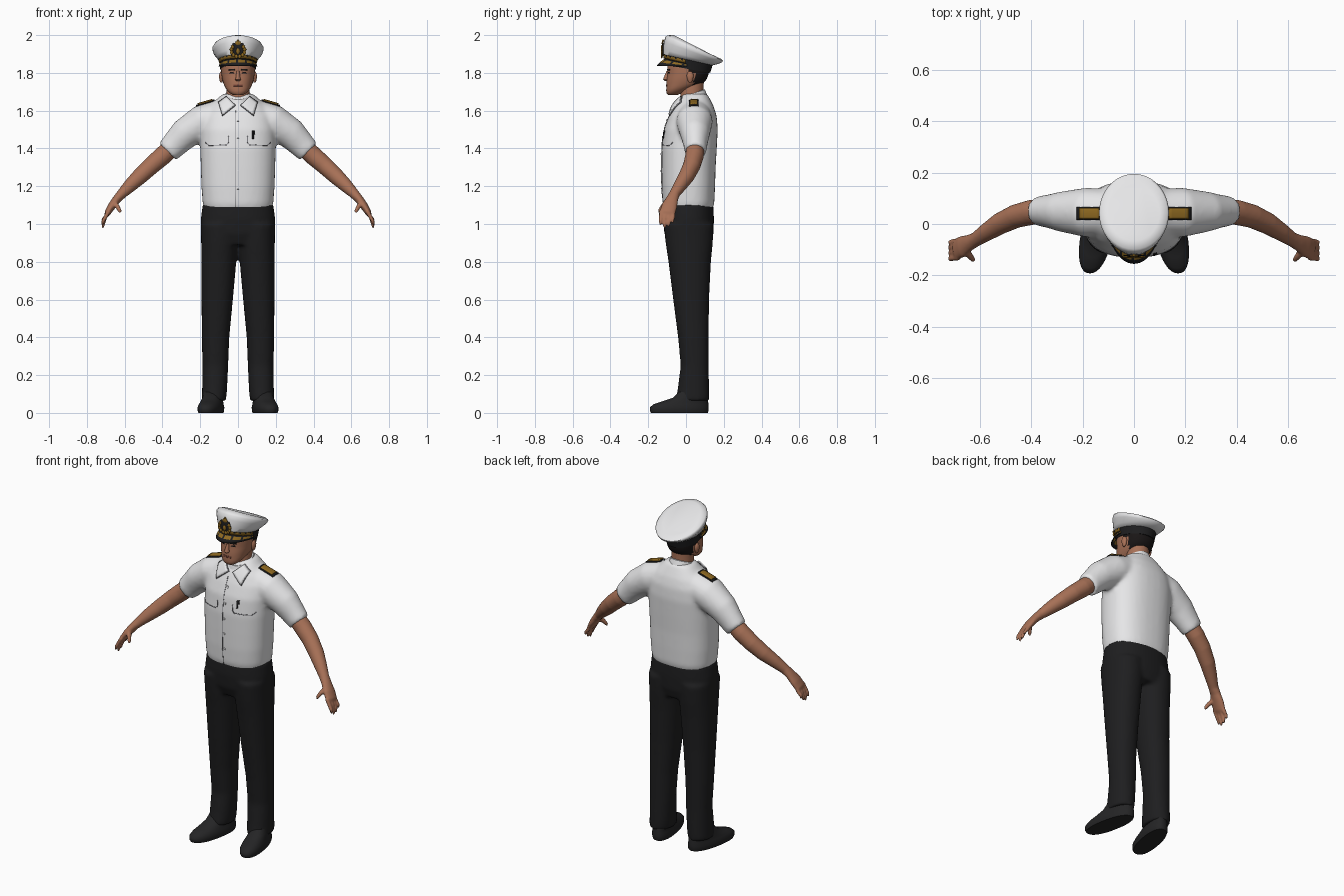
import bpy, bmesh, math
from mathutils import Vector
from mathutils.bvhtree import BVHTree

if "Cube" in bpy.data.objects:
    bpy.data.objects.remove(bpy.data.objects["Cube"])


def material(name, r, g, b):
    m = bpy.data.materials.new(name)
    m.diffuse_color = (r, g, b, 1)
    m.use_nodes = True
    m.node_tree.nodes["Principled BSDF"].inputs["Base Color"].default_value = m.diffuse_color
    return m


WHITE = material("white cloth", 0.80, 0.80, 0.81)
BLACK = material("black cloth", 0.013, 0.013, 0.014)
SHOE = material("shoe leather", 0.018, 0.018, 0.019)
SKIN = material("skin", 0.39, 0.165, 0.095)
HAIR = material("dark hair", 0.010, 0.008, 0.008)
GOLD = material("gold braid", 0.27, 0.14, 0.015)
SEAM = material("grey seam", 0.22, 0.22, 0.24)
LIP = material("lips", 0.25, 0.08, 0.055)


def ring(c, a, b, e=2.0, n=36):
    """Superellipse ring about c with half axes a and b."""
    pw = lambda v: math.copysign(abs(v) ** (2 / e), v)
    return [c + a * pw(math.cos(t)) + b * pw(math.sin(t))
            for t in (2 * math.pi * i / n for i in range(n))]


def flat(z, w, front, back, cx=0.0, e=2.0, back_z=None):
    """Ring from a front y to a back y; back_z tilts it."""
    bz = z if back_z is None else back_z
    f, k = Vector((cx, front, z)), Vector((cx, back, bz))
    return ring((f + k) / 2, Vector((w, 0, 0)), (k - f) / 2, e)


def tube(path, n=20):
    """Rings across a path of (x, y, z, radius, radius along y)."""
    pts = [Vector(p[:3]) for p in path]
    out = []
    for i, p in enumerate(path):
        t = (pts[min(i + 1, len(pts) - 1)] - pts[max(i - 1, 0)]).normalized()
        v = Vector((0, 1, 0))
        v = (v - t * v.dot(t)).normalized()
        out.append(ring(pts[i], t.cross(v) * p[3], v * p[4], n=n))
    return out


def loft(bm, rings):
    vs = [[bm.verts.new(p) for p in r] for r in rings]
    for lo, hi in zip(vs, vs[1:]):
        for i in range(len(lo)):
            j = (i + 1) % len(lo)
            bm.faces.new((lo[i], lo[j], hi[j], hi[i]))
    bm.faces.new(vs[0][::-1])
    bm.faces.new(vs[-1])


def finish(name, bm, mats, rule=None, voxel=0, smooth=6, angle=50):
    bmesh.ops.recalc_face_normals(bm, faces=bm.faces)
    if rule:
        for f in bm.faces:
            f.material_index = rule(f.calc_center_median())
    me = bpy.data.meshes.new(name)
    bm.to_mesh(me)
    bm.free()
    ob = bpy.data.objects.new(name, me)
    bpy.context.collection.objects.link(ob)
    for m in mats:
        me.materials.append(m)
    bpy.ops.object.select_all(action='DESELECT')
    bpy.context.view_layer.objects.active = ob
    ob.select_set(True)
    bpy.ops.object.shade_smooth_by_angle(angle=math.radians(angle))
    if voxel:
        r = ob.modifiers.new("blend", 'REMESH')
        r.mode, r.voxel_size, r.use_smooth_shade = 'VOXEL', voxel, True
        s = ob.modifiers.new("soften", 'SMOOTH')
        s.factor, s.iterations = 0.5, smooth
    return ob


def solid(name, lofts, mats, **kw):
    bm = bmesh.new()
    for rings in lofts:
        loft(bm, rings)
    return finish(name, bm, mats, **kw)


def both(path):
    return [tube([(s * p[0],) + tuple(p[1:]) for p in path]) for s in (1, -1)]


def plates(name, target, quads, mat, lift=0.003, down=False, sides=(1, -1)):
    """Thin quads projected on a target from the front, or from above."""
    dg = bpy.context.evaluated_depsgraph_get()
    tree = BVHTree.FromObject(target, dg)
    d = Vector((0, 0, -1)) if down else Vector((0, 1, 0))
    bm = bmesh.new()
    for s in sides:
        for q in quads:
            part = bmesh.new()
            part.faces.new([part.verts.new((s * a, b, 3) if down else (s * a, -3, b)) for a, b in q])
            bmesh.ops.subdivide_edges(part, edges=part.edges[:], cuts=5, use_grid_fill=True)
            for v in part.verts:
                hit = tree.ray_cast(v.co, d)[0]
                if hit:
                    v.co = hit - d * lift
            me = bpy.data.meshes.new("patch")
            part.to_mesh(me)
            part.free()
            bm.from_mesh(me)
            bpy.data.meshes.remove(me)
    ob = finish(name, bm, [mat])
    k = ob.modifiers.new("thickness", 'SOLIDIFY')
    k.thickness, k.offset = lift, 0
    return ob


def box(x0, x1, z0, z1):
    return [(x0, z0), (x1, z0), (x1, z1), (x0, z1)]


def line(x0, z0, x1, z1, t=0.0022):
    n = Vector((z0 - z1, x1 - x0)).normalized() * t
    return [(x0 - n.x, z0 - n.y), (x1 - n.x, z1 - n.y), (x1 + n.x, z1 + n.y), (x0 + n.x, z0 + n.y)]


# Trousers: two legs blended into the hips
leg = [(.065, .128, .064, -.055, .122), (.12, .124, .066, -.045, .122), (.25, .12, .068, -.028, .12),
       (.4, .119, .073, -.042, .12), (.6, .110, .083, -.068, .122), (.8, .102, .093, -.093, .132),
       (.9, .098, .097, -.108, .142), (1.0, .097, .1, -.118, .146)]
hips = [(.89, .17, -.09, .13), (.95, .195, -.115, .146), (1.03, .197, -.122, .148), (1.11, .186, -.118, .144)]
solid("trousers", [[flat(z, w, f, b, s * cx, 2.2) for z, cx, w, f, b in leg] for s in (1, -1)]
      + [[flat(z, w, f, b, 0, 2.3) for z, w, f, b in hips]], [BLACK], voxel=.011)

# Shoes, toes turned slightly out
shoe = [(0, .058, -.185, .115), (.012, .062, -.192, .12), (.03, .063, -.19, .12), (.046, .058, -.172, .119),
        (.06, .054, -.13, .117), (.08, .052, -.07, .115), (.11, .048, -.04, .11)]
for s, side in ((1, "left"), (-1, "right")):
    rings = [[Vector((s * (p.x - p.y * .18), p.y, p.z)) for p in flat(z, w, f, b, .137, 2.3)]
             for z, w, f, b in shoe]
    solid(side + "_shoe", [rings], [SHOE])

# Shirt: torso blended with short sleeves
torso = [(1.075, .178, -.115, .14), (1.11, .187, -.124, .15), (1.2, .194, -.129, .154), (1.3, .197, -.13, .157),
         (1.4, .2, -.13, .163), (1.5, .2, -.118, .168), (1.57, .188, -.092, .163), (1.62, .155, -.067, .148),
         (1.66, .112, -.042, .128), (1.69, .08, -.015, .112)]
sleeve = [(.09, .045, 1.575, .085, .09), (.185, .045, 1.54, .094, .097), (.285, .048, 1.475, .082, .078),
          (.335, .05, 1.422, .071, .064), (.373, .05, 1.382, .064, .058)]
shirt = solid("shirt", [[flat(z, w, f, b, 0, 2.4) for z, w, f, b in torso]] + both(sleeve),
              [WHITE], voxel=.011, smooth=7)

# Collar stand and pointed flaps
solid("collar_stand", [[flat(1.615, .08, -.062, .115, back_z=1.675), flat(1.66, .068, -.05, .1, back_z=1.712),
                        flat(1.66, .06, -.04, .092, back_z=1.712)]], [WHITE])
plates("collar_edge", shirt, [[(.012, 1.628), (.083, 1.572), (.104, 1.645), (.062, 1.675)]], SEAM, .006)
plates("collar_flap", shirt, [[(.017, 1.629), (.081, 1.578), (.100, 1.644), (.062, 1.672)]], WHITE, .0095)

# Shirt front: placket, pocket flaps, buttons and pen
plates("pocket_flap_seam", shirt, [line(.05, 1.43, .062, 1.418), line(.062, 1.418, .155, 1.416),
                                   line(.155, 1.416, .172, 1.432), line(.05, 1.43, .05, 1.465)], SEAM, .002)
plates("placket_seam", shirt, [line(-.012, 1.09, -.012, 1.6, .0016)], SEAM, .002, sides=(1,))
plates("buttons", shirt, [box(-.006, .006, z - .006, z + .006) for z in (1.19, 1.28, 1.37, 1.46, 1.55)],
       WHITE, .003, sides=(1,))
plates("pen", shirt, [box(.075, .083, 1.45, 1.495), box(.083, .09, 1.475, 1.495)], BLACK, .005, sides=(1,))

# Shoulder boards
plates("shoulder_board", shirt, [box(.125, .222, .016, .066)], BLACK, .005, True)
plates("shoulder_braid", shirt, [box(.135, .212, .021, .061)], GOLD, .009, True)

# Bare arms, hands, fingers and thumbs
arm = [(.33, .05, 1.425, .048, .048), (.40, .045, 1.36, .050, .049), (.46, .03, 1.308, .047, .046),
       (.52, .002, 1.252, .043, .042), (.57, -.03, 1.205, .036, .035), (.615, -.06, 1.16, .027, .028),
       (.64, -.073, 1.133, .023, .032), (.668, -.088, 1.095, .021, .042), (.69, -.098, 1.06, .017, .042),
       (.697, -.1, 1.045, .01, .036)]
hands = both(arm)
for y, tip in ((-.131, .995), (-.109, .978), (-.088, .985), (-.067, 1.005)):
    hands += both([(.683, y, 1.07, .011, .0115), (.703, y - .002, 1.035, .0105, .011),
                   (.714, y - .004, tip + .02, .0095, .010), (.717, y - .004, tip, .005, .006)])
hands += both([(.655, -.10, 1.115, .014, .016), (.637, -.125, 1.09, .012, .013),
               (.626, -.138, 1.07, .010, .010), (.623, -.142, 1.058, .005, .005)])
solid("arms_and_hands", hands, [SKIN], voxel=.006, smooth=2)

# Head with hair at the back, neck, nose and ears
skull = [(1.683, .026, -.095, -.045), (1.692, .042, -.102, -.025), (1.705, .055, -.105, 0), (1.72, .066, -.104, .03),
         (1.735, .073, -.104, .07), (1.75, .079, -.104, .095), (1.765, .083, -.102, .108), (1.78, .086, -.1, .115),
         (1.80, .088, -.097, .121), (1.82, .09, -.099, .123), (1.85, .09, -.097, .122), (1.87, .088, -.09, .118)]
head = solid("head", [[flat(z, w, f, b, 0, 2.25) for z, w, f, b in skull]], [SKIN, HAIR],
             rule=lambda c: int(c.y > .045 and c.z > 1.742 or c.y > .012 and c.z > 1.80))
solid("neck", [[flat(1.6, .066, -.04, .1), flat(1.68, .06, -.03, .09), flat(1.76, .06, -.03, .095)]], [SKIN])
solid("nose", [[flat(1.757, .008, -.112, -.09), flat(1.764, .015, -.121, -.09), flat(1.775, .012, -.118, -.09),
                flat(1.81, .007, -.103, -.085)]], [SKIN])
for s, side in ((1, "left"), (-1, "right")):
    solid(side + "_ear", [[flat(z, w, .022 - d, .022 + d, s * .088) for z, w, d in
                           ((1.748, .004, .006), (1.76, .010, .013), (1.785, .013, .019), (1.80, .009, .014),
                            (1.808, .003, .006))]], [SKIN])
plates("eyebrows", head, [[(.016, 1.813), (.05, 1.814), (.05, 1.82), (.016, 1.821)]], HAIR, .002)
plates("eyes", head, [[(.022, 1.797), (.044, 1.797), (.042, 1.804), (.024, 1.804)]], HAIR, .0015)
plates("mouth", head, [box(0, .024, 1.729, 1.739)], LIP, .002)

# Cap: black band and white crown tilted down to the back
solid("cap_band", [[flat(1.842, .094, -.106, .128, back_z=1.80), flat(1.912, .1, -.119, .142, back_z=1.845)]], [BLACK])
crown = [(1.898, .101, -.121, .142, 1.84), (1.925, .114, -.122, .165, 1.846), (1.965, .131, -.117, .19, 1.855),
         (1.990, .136, -.109, .195, 1.865), (1.999, .130, -.098, .186, 1.874), (2.0, .10, -.065, .15, 1.89)]
solid("cap_crown", [[flat(z, w, f, b, back_z=bz) for z, w, f, b, bz in crown]], [WHITE], angle=70)


def arc(name, rows, span, mats, rule, n=32):
    """Curved strip round the cap front; rows hold (width, depth, front z, side z, y centre)."""
    bm = bmesh.new()
    grid = []
    for w, d, zf, zs, cy in rows:
        angs = [math.radians(span) * (2 * i / n - 1) for i in range(n + 1)]
        grid.append([bm.verts.new((w * math.sin(a), cy - d * math.cos(a), zs + (zf - zs) * math.cos(a)))
                     for a in angs])
    for r in range(len(rows) - 1):
        for i in range(n):
            f = bm.faces.new((grid[r][i], grid[r][i + 1], grid[r + 1][i + 1], grid[r + 1][i]))
            f.material_index = rule(r, i)
    ob = finish(name, bm, mats)
    k = ob.modifiers.new("thickness", 'SOLIDIFY')
    k.thickness, k.offset = .005, 0


# Peak with gold leaves, and gold braid round the band front
arc("cap_peak", [(.094, .116, 1.876, 1.845, .01), (.097, .130, 1.868, 1.842, .01), (.099, .148, 1.853, 1.838, .01),
                 (.100, .163, 1.838, 1.834, .01)], 88, [BLACK, GOLD], lambda r, i: int(r == 1 and i % 5 != 0))
arc("cap_braid", [(.099, .124, 1.878, 1.850, .008), (.100, .126, 1.889, 1.861, .008), (.101, .128, 1.896, 1.868, .008)],
    85, [GOLD, BLACK], lambda r, i: int(r == 1 and i % 3 == 0))

# Cap badge: dark shield, gold wreath and small crown
def blobs(name, items, mat):
    solid(name, [[flat(z + h * math.sin(a), w * math.cos(a), y - .005 * math.cos(a), y + .005 * math.cos(a), x)
                  for a in (-1.4, -.8, 0, .8, 1.4)] for x, y, z, w, h in items], [mat])


lean = lambda z: -.123 + max(0, z - 1.93) * .12
blobs("badge_backing", [(0, lean(1.925), 1.925, .042, .04)], BLACK)
wreath = [(s * .036 * math.sin(a), lean(1.92) - .005, 1.918 - .032 * math.cos(a), .009, .011)
          for s in (1, -1) for a in (.25, .75, 1.25, 1.75, 2.2)]
blobs("badge_wreath", wreath + [(0, -.128, 1.915, .011, .016)], GOLD)
blobs("badge_crown", [(0, lean(1.955) - .004, 1.957, .017, .013), (0, lean(1.97) - .003, 1.971, .006, .006)], GOLD)
